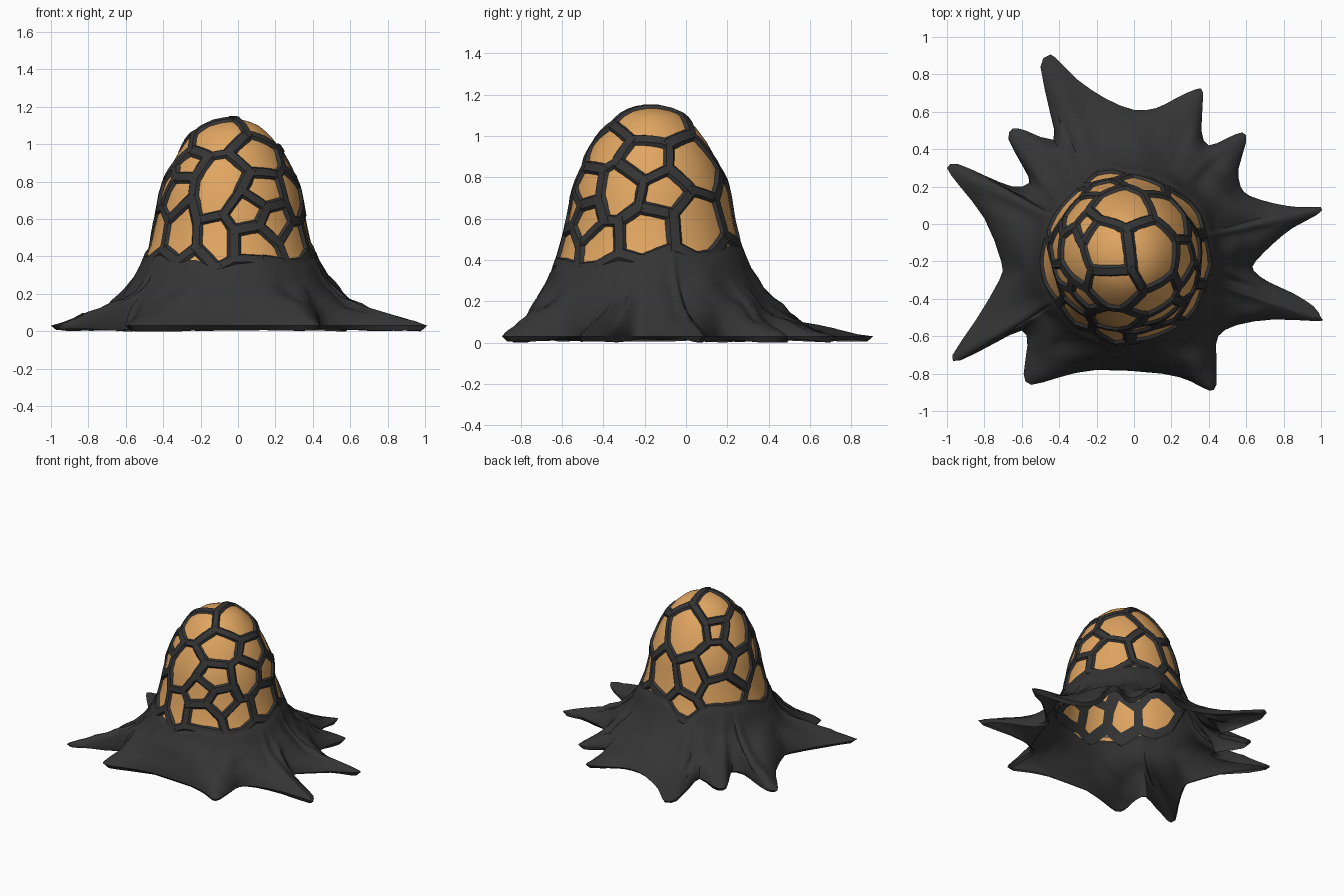
import bpy, bmesh, math, random
from mathutils import Vector, noise
from mathutils.bvhtree import BVHTree

if "Cube" in bpy.data.objects:
    bpy.data.objects.remove(bpy.data.objects["Cube"])

random.seed(4)
CX, CY, TOP = -0.04, -0.17, 1.14

# dome profile: (height, radius)
PROFILE = [(1.14, 0), (1.13, .08), (1.10, .15), (1.05, .21), (.97, .27), (.88, .32),
           (.75, .37), (.6, .395), (.45, .43), (.3, .485), (.0, .6)]

# ground outline of the skirt, clockwise, with its pointed spikes
OUTLINE = [(1, .09), (.98, .05), (.85, -.02), (.75, -.1), (.65, -.2), (.64, -.25), (.72, -.31),
           (.85, -.37), (.96, -.44), (1, -.5), (.99, -.52), (.75, -.51), (.55, -.54), (.45, -.6),
           (.44, -.7), (.44, -.86), (.4, -.89), (.3, -.84), (.15, -.8), (-.2, -.78), (-.4, -.82),
           (-.55, -.86), (-.59, -.8), (-.57, -.65), (-.6, -.57), (-.75, -.64), (-.93, -.73),
           (-.97, -.7), (-.85, -.52), (-.72, -.3), (-.71, -.2), (-.8, .03), (-.93, .2), (-1, .3),
           (-.94, .32), (-.8, .26), (-.65, .2), (-.56, .22), (-.59, .3), (-.67, .45), (-.65, .51),
           (-.58, .5), (-.43, .45), (-.45, .6), (-.5, .84), (-.46, .9), (-.42, .89), (-.3, .77),
           (-.15, .67), (0, .61), (.12, .62), (.22, .67), (.33, .72), (.37, .7), (.36, .5),
           (.4, .42), (.5, .46), (.58, .49), (.6, .44), (.56, .3), (.57, .2), (.62, .15),
           (.75, .11), (.88, .09)]

# centres of the glowing cells: (angle in degrees, height)
CELLS = [(150, 1.12), (0, 1.07), (-107, 1.04), (-61, .96), (-133, .9), (-103, .78), (-80, .66),
         (-53, .78), (-129, .57), (-104, .47), (-70, .43), (-33, .42), (-54, .58), (-25, .74),
         (-143, .74), (0, .9), (10, .73), (46, .88), (-6, .54), (38, .6), (100, .97), (145, .95),
         (182, .93), (78, .62), (105, .64), (138, .76), (175, .65), (-158, .78), (145, .5),
         (105, .4), (-168, .5)]


def radius(z):
    for (z1, r1), (z0, r0) in zip(PROFILE, PROFILE[1:]):
        if z >= z0:
            return r0 + (r1 - r0) * (z - z0) / (z1 - z0)
    return PROFILE[-1][1]


def skirt_top(a):
    d = math.atan2(math.sin(a - 1.83), math.cos(a - 1.83))
    return (.40 + .05 * math.sin(a) + .015 * math.sin(5 * a + 1) + .01 * math.sin(9 * a)
            - .11 * math.exp(-(d / .2) ** 2))


def skirt_drop(a, out, s):
    """Height share: steep foot then long slope on spikes, bulging in the valleys."""
    back = max(0, math.sin(a))
    k, e = .55 - .25 * back, 8 - 3.5 * back
    spike = k * (1 - s) + (1 - k) * (1 - s) ** e
    t = min(1, max(0, (out - .6) / .35))
    return (1 - t) * (1 - s) ** .75 + t * spike


def polar(a, r, z):
    return Vector((CX + r * math.cos(a), CY + r * math.sin(a), z))


def material(name, rgb):
    m = bpy.data.materials.new(name)
    m.diffuse_color = (*rgb, 1)
    m.use_nodes = True
    m.node_tree.nodes["Principled BSDF"].inputs["Base Color"].default_value = m.diffuse_color
    return m


def finish(name, verts, faces, mat, angle):
    me = bpy.data.meshes.new(name)
    me.from_pydata([tuple(v) for v in verts], [], faces)
    bm = bmesh.new()
    bm.from_mesh(me)
    bmesh.ops.recalc_face_normals(bm, faces=bm.faces)
    bm.to_mesh(me)
    bm.free()
    ob = bpy.data.objects.new(name, me)
    bpy.context.collection.objects.link(ob)
    me.materials.append(mat)
    bpy.ops.object.select_all(action='DESELECT')
    ob.select_set(True)
    bpy.context.view_layer.objects.active = ob
    bpy.ops.object.shade_smooth_by_angle(angle=math.radians(angle))


def ring_faces(rings, n):
    return [(k * n + i, k * n + (i + 1) % n, (k + 1) * n + (i + 1) % n, (k + 1) * n + i)
            for k in range(rings - 1) for i in range(n)]


amber = material("amber", (.75, .38, .12))
char = material("charcoal", (.035, .035, .035))

# dome: open shell ending at the skirt's upper edge
N, R = 48, 16
verts = []
for k in range(1, R + 1):
    for i in range(N):
        a = math.tau * i / N
        z = TOP - (TOP - skirt_top(a)) * (k / R) ** 1.7
        verts.append(polar(a, radius(z), z))
faces = ring_faces(R, N)
verts.append(Vector((CX, CY, TOP)))
faces += [(len(verts) - 1, i, (i + 1) % N) for i in range(N)]
finish("dome", verts, faces, amber, 30)
surface = BVHTree.FromPolygons(verts, faces)

# skirt: loft from the dome's foot out to the spiked outline, with a turned-under lip
pts = [Vector(p) for p in OUTLINE]
cols = []
for i, p in enumerate(pts):
    o, q, r = pts[i - 1], pts[(i + 1) % len(pts)], pts[(i + 2) % len(pts)]
    cols += [p, (p + q) * .5625 - (o + r) * .0625]
steps = [0, .06, .13, .22, .32, .43, .55, .67, .78, .88, .95, 1]
rows = [[] for _ in range(len(steps) + 2)]
for c in cols:
    d = c - Vector((CX, CY))
    a, out = math.atan2(d.y, d.x), d.length
    zt = skirt_top(a)
    r0 = radius(zt) + .018
    rows[0].append(polar(a, radius(zt + .03) - .004, zt + .03))
    for row, s in zip(rows[1:], steps):
        v = polar(a, r0 + (out - r0) * s, .03 + (zt - .03) * skirt_drop(a, out, s))
        bump = noise.noise(v * 6) * .02 + noise.noise(v * 13) * .018
        v += Vector((math.cos(a), math.sin(a), .6)) * bump * math.sin(math.pi * s)
        v.z = max(v.z, .025)
        row.append(v)
    rows[-1].append(polar(a, out - .03, max(0, .005 + .02 * noise.noise(Vector((c.x, c.y, 0)) * 4))))
finish("skirt", [v for r in rows for v in r], ring_faces(len(rows), len(cols)), char, 50)

# crust network: borders between neighbouring cells. The dome is mapped to a unit
# sphere without distorting angles, and a hull there gives each cell's neighbours.
table, q, z = [], 0, TOP - .002
while z > .1:
    dz = .002
    dr = radius(z - dz) - radius(z)
    table.append((z, q))
    q += math.hypot(dz, dr) / max(radius(z), .004)
    z -= dz
mid = min(table, key=lambda t: abs(t[0] - .6))[1]
table = [(z, 2 * math.atan(math.exp(q - mid))) for z, q in table]


def to_sphere(a, z):
    f = min(table, key=lambda t: abs(t[0] - z))[1]
    return Vector((math.sin(f) * math.cos(a), math.sin(f) * math.sin(a), math.cos(f)))


bm = bmesh.new()
seeds = [(math.radians(a), z) for a, z in CELLS]
seeds += [(math.tau * (i + .3) / 12, .26) for i in range(12)]
for a, z in seeds:
    bm.verts.new(to_sphere(a, z))
bmesh.ops.convex_hull(bm, input=bm.verts[:])
bm.normal_update()
nodes = {}
for f in bm.faces:
    if f.normal.z > -.9:
        d = f.calc_center_median().normalized()
        ang = math.acos(d.z)
        z = min(table, key=lambda t: abs(t[1] - ang))[0]
        p = polar(math.atan2(d.y, d.x), radius(z), z)
        p += Vector([random.uniform(-.02, .02) for _ in range(3)])
        nodes[f] = surface.find_nearest(p)[0]

net_v, net_f = [], []
axis = Vector((CX, CY, .45))


def band(a, b):
    """Low ridge following the dome from a to b."""
    if (b - a).length < .015:
        return
    w = random.uniform(.03, .043)
    t = (b - a).normalized()
    a, b = a - t * w * .5, b + t * w * .5
    base, n = len(net_v), 5
    for i in range(n):
        p, nor, _, _ = surface.find_nearest(a.lerp(b, i / (n - 1)))
        if nor.dot(p - axis) < 0:
            nor = -nor
        side = t.cross(nor).normalized()
        for x, h in ((-1, -.007), (-.55, .015), (.55, .015), (1, -.007)):
            net_v.append(p + side * x * w + nor * h)
    for i in range(n - 1):
        for j in range(4):
            o, k = base + i * 4, (j + 1) % 4
            net_f.append((o + j, o + k, o + 4 + k, o + 4 + j))
    e = base + (n - 1) * 4
    net_f.extend([(base + 3, base + 2, base + 1, base), (e, e + 1, e + 2, e + 3)])


for e in bm.edges:
    if all(f in nodes for f in e.link_faces):
        band(*[nodes[f] for f in e.link_faces])
bm.free()
finish("crust_network", net_v, net_f, char, 30)
